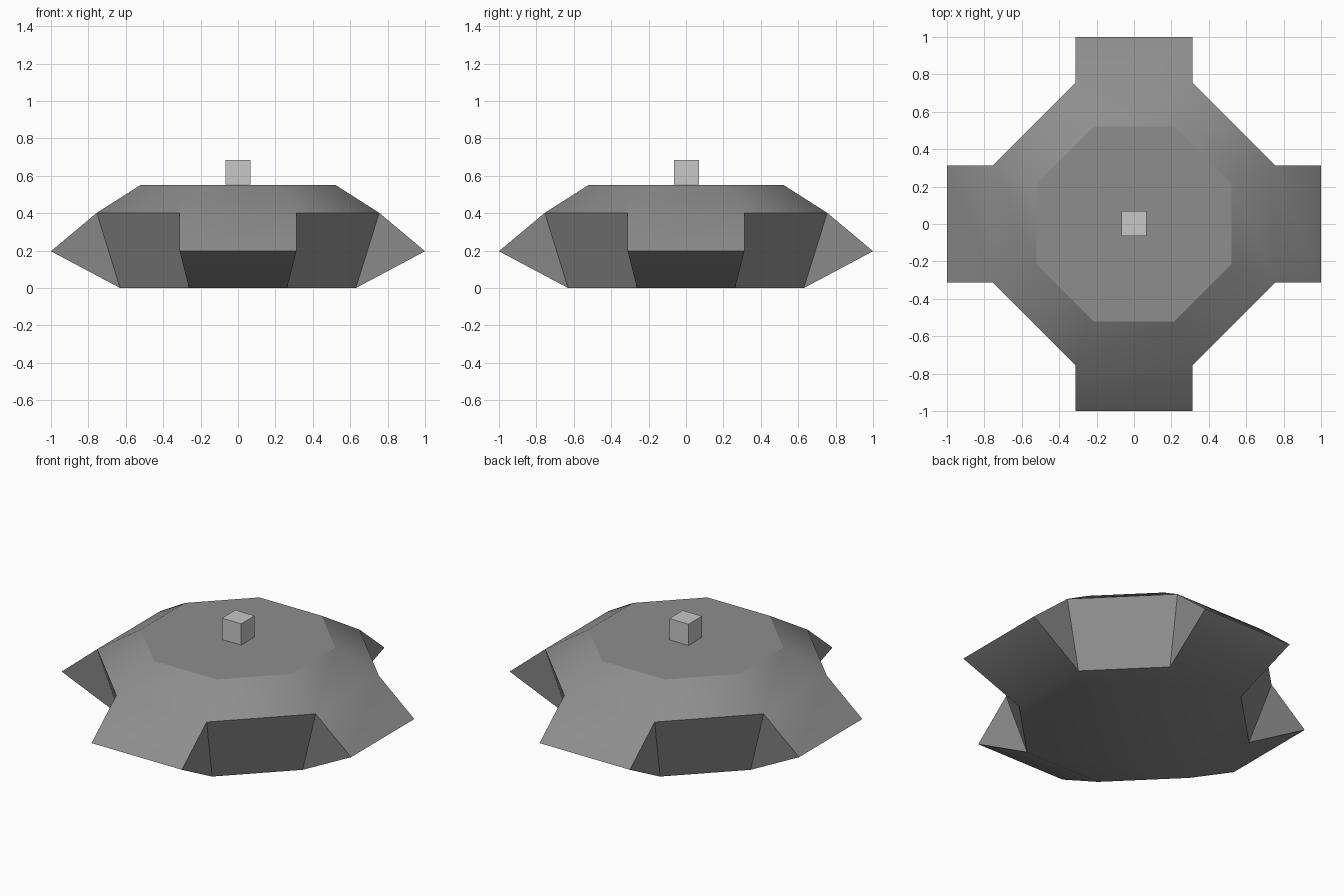
import bpy, bmesh, math
from mathutils import Matrix, Vector

if "Cube" in bpy.data.objects:
    bpy.data.objects.remove(bpy.data.objects["Cube"], do_unlink=True)


def material(name, value):
    mat = bpy.data.materials.new(name)
    mat.use_nodes = True
    colour = (value, value, value, 1)
    mat.diffuse_color = colour
    mat.node_tree.nodes["Principled BSDF"].inputs["Base Color"].default_value = colour
    return mat


def make_object(name, bm, mat):
    bmesh.ops.recalc_face_normals(bm, faces=bm.faces)
    mesh = bpy.data.meshes.new(name)
    bm.to_mesh(mesh)
    bm.free()
    mesh.materials.append(mat)
    obj = bpy.data.objects.new(name, mesh)
    bpy.context.collection.objects.link(obj)
    return obj


def octagon(bm, half_edge, reach, z):
    """Vertex pairs for the four sides, starting at the front."""
    sides = []
    for i in range(4):
        turn = Matrix.Rotation(i * math.pi / 2, 3, "Z")
        sides.append([bm.verts.new(turn @ Vector((x, -reach, z)))
                      for x in (-half_edge, half_edge)])
    return sides


# Hull: stacked octagons with a wedge fin on each of the four main sides
bm = bmesh.new()
base = octagon(bm, 0.262, 0.63, 0)
shoulder = octagon(bm, 0.312, 0.755, 0.402)
roof = octagon(bm, 0.216, 0.52, 0.552)
tip = octagon(bm, 0.312, 1.0, 0.197)

for ring in (base, roof):
    bm.faces.new([v for side in ring for v in side])

for i in range(4):
    j = (i + 1) % 4
    # Fin top, underside and triangular cheeks
    for low, high in ((base, tip), (tip, shoulder), (shoulder, roof)):
        bm.faces.new((low[i][0], low[i][1], high[i][1], high[i][0]))
    for k in range(2):
        bm.faces.new((base[i][k], tip[i][k], shoulder[i][k]))
    # Diagonal wall and sloped roof panel
    for low, high in ((base, shoulder), (shoulder, roof)):
        bm.faces.new((low[i][1], low[j][0], high[j][0], high[i][1]))

hull = make_object("hull", bm, material("mid grey", 0.27))
bpy.ops.object.select_all(action="DESELECT")
hull.select_set(True)
bpy.context.view_layer.objects.active = hull
bpy.ops.object.shade_smooth_by_angle(angle=math.radians(30))

# Small block on the roof
bm = bmesh.new()
bmesh.ops.create_cube(bm, size=0.133, matrix=Matrix.Translation((0, 0.003, 0.619)))
make_object("roof_block", bm, material("light grey", 0.57))
